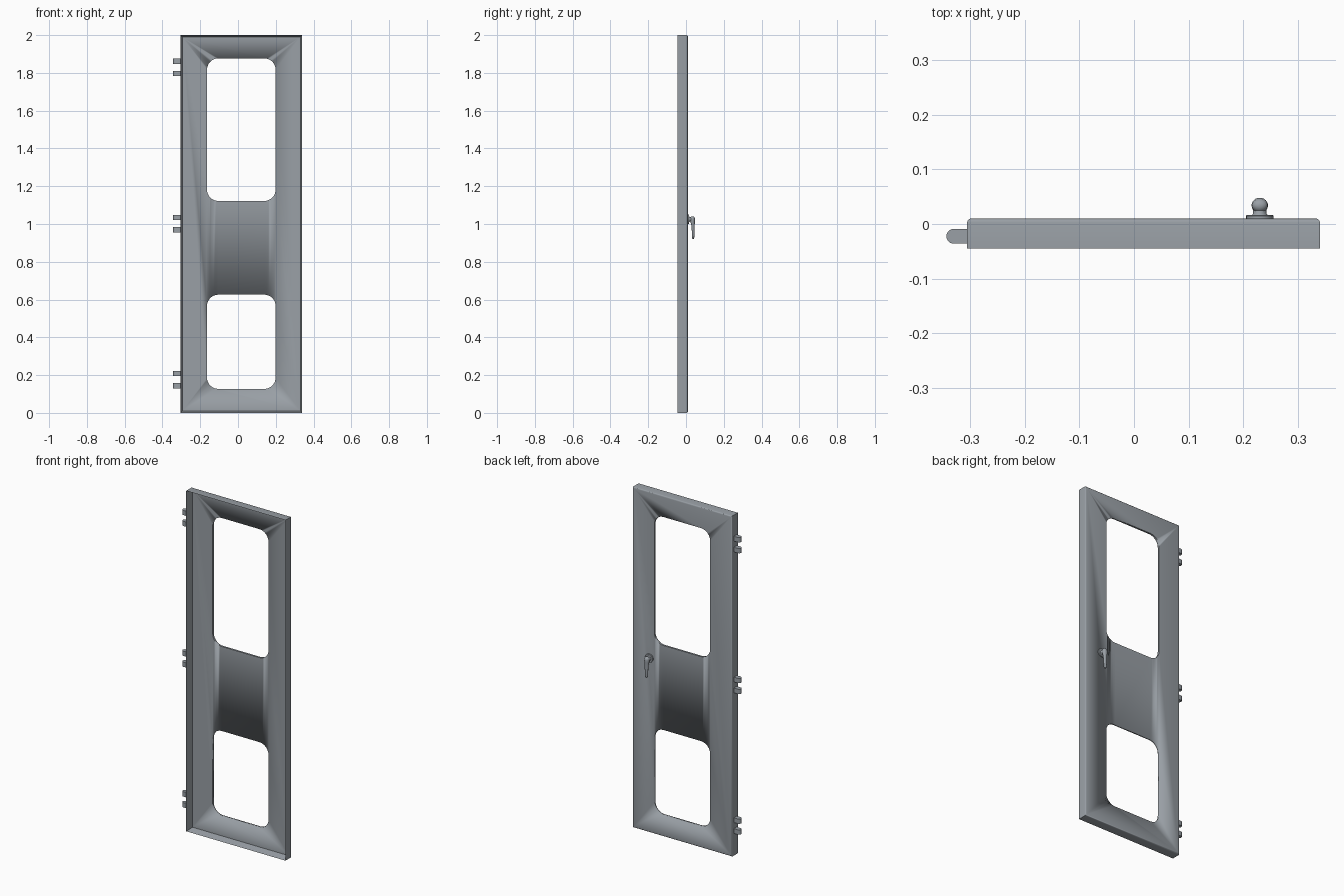
import bpy, bmesh, math
from mathutils import Matrix, Vector

cube = bpy.data.objects.get("Cube")
if cube:
    bpy.data.objects.remove(cube, do_unlink=True)

grey = bpy.data.materials.new("painted_grey")
grey.use_nodes = True
color = (0.32, 0.35, 0.38, 1)
grey.diffuse_color = color
grey.node_tree.nodes["Principled BSDF"].inputs["Base Color"].default_value = color


def finish(bm, name, angle=35):
    bmesh.ops.recalc_face_normals(bm, faces=bm.faces)
    mesh = bpy.data.meshes.new(name)
    bm.to_mesh(mesh)
    bm.free()
    mesh.materials.append(grey)
    obj = bpy.data.objects.new(name, mesh)
    bpy.context.collection.objects.link(obj)
    bpy.ops.object.select_all(action='DESELECT')
    obj.select_set(True)
    bpy.context.view_layer.objects.active = obj
    bpy.ops.object.shade_smooth_by_angle(angle=math.radians(angle))
    return obj


def box(lo, hi):
    bm = bmesh.new()
    lo, hi = Vector(lo), Vector(hi)
    bmesh.ops.create_cube(bm, size=1, matrix=Matrix.Translation((lo + hi) / 2)
                          @ Matrix.Diagonal((*(hi - lo), 1)))
    return bm


def bevel(bm, test, radius, segments):
    edges = [e for e in bm.edges if test(*(v.co for v in e.verts))]
    bmesh.ops.bevel(bm, geom=edges, offset=radius, segments=segments,
                    profile=0.5, affect='EDGES')


# Door leaf: shallow tray, open to the front, with softened back edges
bm = box((-0.305, -0.045, 0), (0.34, 0.01, 2))
front = min(bm.faces, key=lambda f: f.calc_center_median().y)
bmesh.ops.inset_region(bm, faces=[front], thickness=0.014)
bmesh.ops.translate(bm, verts=front.verts, vec=(0, 0.044, 0))
bevel(bm, lambda a, b: min(a.y, b.y) > 0.009, 0.007, 3)
door = finish(bm, "door_leaf")

# Window openings with rounded corners
for name, bottom, top in (("upper", 1.122, 1.877), ("lower", 0.127, 0.626)):
    bm = box((-0.164, -0.2, bottom), (0.199, 0.2, top))
    bevel(bm, lambda a, b: abs(a.y - b.y) > 0.1, 0.06, 8)
    cutter = finish(bm, name + "_window_cutter")
    cutter.hide_render = True
    cutter.hide_set(True)
    cut = door.modifiers.new(name + "_window", 'BOOLEAN')
    cut.object = cutter
    cut.operation = 'DIFFERENCE'
    cut.solver = 'EXACT'
for mod in list(door.modifiers):
    if mod.type == 'BOOLEAN':
        bpy.context.view_layer.objects.active = door
        bpy.ops.object.modifier_apply(modifier=mod.name)
for cutter in [o for o in bpy.data.objects if o.name.endswith("_cutter")]:
    bpy.data.objects.remove(cutter, do_unlink=True)

# Hinge knuckles: three pairs with rounded outer ends
for name, z in (("lower", 0.176), ("middle", 1.002), ("upper", 1.829)):
    for part, dz in (("bottom", -0.032), ("top", 0.032)):
        bm = box((-0.343, -0.036, z + dz - 0.014), (-0.304, -0.009, z + dz + 0.014))
        bevel(bm, lambda a, b: max(a.x, b.x) < -0.34 and abs(a.z - b.z) > 0.01,
              0.0134, 6)
        finish(bm, f"{name}_hinge_{part}")


def loft(name, rings, sides=24):
    """Skin a closed solid through elliptical rings (centre, axis_u, axis_v)."""
    bm = bmesh.new()
    loops = []
    for centre, u, v in rings:
        angles = [math.tau * i / sides for i in range(sides)]
        loops.append([bm.verts.new(Vector(centre) + Vector(u) * math.cos(a)
                                   + Vector(v) * math.sin(a)) for a in angles])
    for low, high in zip(loops, loops[1:]):
        for i in range(sides):
            j = (i + 1) % sides
            bm.faces.new((low[i], low[j], high[j], high[i]))
    bm.faces.new(loops[0])
    bm.faces.new(loops[-1])
    return finish(bm, name)


# Handle: rose plate and neck turned about y, then a tapering lever
HX, HZ = 0.23, 1.025
turned = [(0.009, 0.025), (0.015, 0.025), (0.0165, 0.0235), (0.0165, 0.014),
          (0.02, 0.012), (0.038, 0.012)]
loft("handle_rose_and_neck",
     [((HX, y, HZ), (r, 0, 0), (0, 0, r)) for y, r in turned])
lever = [(1.041, 0.034, 0.004, 0.003), (1.039, 0.034, 0.010, 0.008),
         (1.034, 0.034, 0.014, 0.012), (1.025, 0.034, 0.015, 0.014),
         (1.012, 0.035, 0.014, 0.012), (0.995, 0.037, 0.012, 0.009),
         (0.960, 0.038, 0.010, 0.007), (0.930, 0.038, 0.009, 0.006),
         (0.923, 0.038, 0.007, 0.005), (0.920, 0.038, 0.003, 0.002)]
loft("handle_lever",
     [((HX, y, z), (rx, 0, 0), (0, ry, 0)) for z, y, rx, ry in lever])
